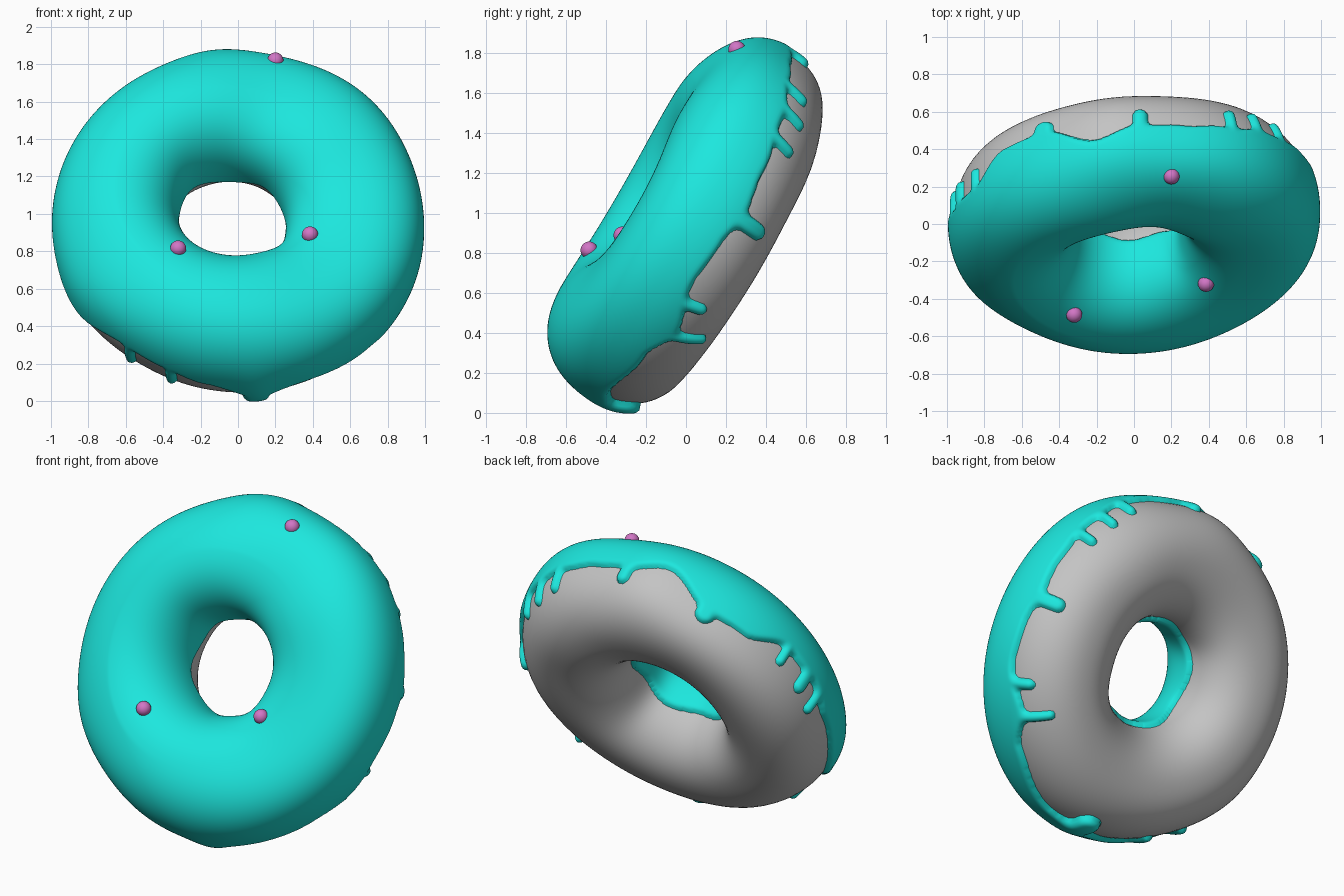
import bpy, bmesh, math
from mathutils import Vector

if "Cube" in bpy.data.objects:
    bpy.data.objects.remove(bpy.data.objects["Cube"])

TILT = math.radians(59.5)
C = Vector((0.0, 0.015, 0.947))
X = Vector((1, 0, 0))
V = Vector((0, math.cos(TILT), math.sin(TILT)))      # in-plane "up" of the ring
N = Vector((0, -math.sin(TILT), math.cos(TILT)))     # ring axis, iced side
R, A, B, T = 0.64, 0.325, 0.355, 0.03
rad = math.radians


def gauss(phi, centre, width):
    d = (math.degrees(phi) - centre + 180) % 360 - 180
    return math.exp(-(d / width) ** 2)


def shift(phi):
    return -0.055 * gauss(phi, 5, 45)


def surface(phi, th, off=0.0):
    """Lumpy ring: phi runs round the ring, th round the tube (0 outer, 90 front)."""
    c, s = math.cos(th), math.sin(th)
    k = (abs(c) ** 2.2 + abs(s) ** 2.2) ** (-1 / 2.2)
    a, b = A, B
    outer, inner, front, back = max(c, 0), max(-c, 0), max(s, 0), max(-s, 0)
    a += outer * (0.03 * gauss(phi, 97, 14) + 0.03 * gauss(phi, 50, 25)
                  + 0.015 * gauss(phi, -150, 14) - 0.008 * gauss(phi, -122, 14)
                  + 0.015 * gauss(phi, -75, 22))
    a -= inner * (0.03 * gauss(phi, -40, 20) + 0.015 * gauss(phi, 140, 20))
    # front: lower on the right, fuller at the bottom
    b -= front * (0.055 * gauss(phi, 5, 45) + 0.045 * gauss(phi, -40, 32)
                  + 0.045 * gauss(phi, 70, 25))
    b -= front * outer * (0.06 * gauss(phi, -140, 32) + 0.04 * gauss(phi, 180, 35)
                          + 0.035 * gauss(phi, 95, 40))
    # back: fuller at the right, flatter at the upper left
    b += back * (0.04 * gauss(phi, -45, 40) - 0.055 * gauss(phi, 125, 42)
                 + 0.025 * gauss(phi, 50, 25))
    b += 0.006 * math.sin(3 * phi + 1)
    r = R + c * (k * a + off)
    h = s * (k * b + off) + shift(phi)
    p = C + (X * math.cos(phi) + V * math.sin(phi)) * r + N * h
    p += Vector((-0.03, 0, 0.012)) * ((1 - c) / 2)
    return p


def height_to_angle(n, phi):
    return math.asin(max(-0.95, min(0.95, (n + 0.017 - shift(phi)) / B)))


# Outer icing edge: (ring angle, height along the axis)
EDGE = [(-180, -.03), (-150, -.08), (-130, 0), (-114, -.02), (-100, -.06), (-84, -.14),
        (-70, -.10), (-45, -.16), (-32, -.23), (-15, -.18), (0, -.20), (10, -.23), (25, -.20),
        (45, -.15), (60, -.09), (75, -.05), (88, -.03), (102, .05), (120, -.07),
        (135, -.06), (150, .05), (165, .03), (180, -.03)]
# Drips: (ring angle, tip height, half width)
DRIPS = [(-127, -.17, .03), (-112, -.18, .03), (-84, -.25, .075), (-34, -.345, .031),
         (-22, -.29, .031), (9, -.345, .045), (37, -.27, .030), (48, -.25, .030),
         (58, -.21, .030), (88, -.13, .038), (120, -.14, .055), (151, -.06, .028),
         (163, -.09, .038), (172, -.12, .03)]


def edge_angle(phi):
    d = math.degrees(phi)
    for (p0, n0), (p1, n1) in zip(EDGE, EDGE[1:]):
        if p0 <= d <= p1:
            t = (d - p0) / (p1 - p0)
            t = t * t * (3 - 2 * t)
            return height_to_angle(n0 + (n1 - n0) * t, phi)
    return 0.0


def smin(a, b, k=0.035):
    h = max(k - abs(a - b), 0) / k
    return min(a, b) - h * h * k / 4


def make_object(name, verts, faces, mat):
    me = bpy.data.meshes.new(name)
    me.from_pydata(verts, [], faces)
    me.materials.append(mat)
    me.polygons.foreach_set("use_smooth", [True] * len(me.polygons))
    me.update()
    ob = bpy.data.objects.new(name, me)
    bpy.context.collection.objects.link(ob)
    return ob


def material(name, rgb):
    m = bpy.data.materials.new(name)
    m.diffuse_color = (*rgb, 1)
    m.use_nodes = True
    m.node_tree.nodes["Principled BSDF"].inputs["Base Color"].default_value = m.diffuse_color
    return m


dough = material("grey dough", (0.55, 0.55, 0.55))
teal = material("teal icing", (0.012, 0.80, 0.73))
pink = material("pink sprinkle", (0.64, 0.18, 0.56))

# Dough ring
NU, NV = 192, 72
verts = [surface(2 * math.pi * i / NU, 2 * math.pi * j / NV)
         for i in range(NU) for j in range(NV)]
faces = [(i * NV + j, (i + 1) % NU * NV + j, (i + 1) % NU * NV + (j + 1) % NV,
          i * NV + (j + 1) % NV) for i in range(NU) for j in range(NV)]
make_object("dough_ring", verts, faces, dough)

# Icing: a shell over the dough that dives below the dough at its dripping edge
IU, IV = 640, 150
TH0, TH1 = rad(-82), rad(212)
tips = []
for d, n, w in DRIPS:
    p = rad(d)
    tips.append((p, height_to_angle(n, p) * 0.36 + w, edge_angle(p) * 0.36 + 0.05, w))
verts, dist = [], []
for i in range(IU):
    phi = -math.pi + 2 * math.pi * i / IU
    base = edge_angle(phi)
    inner = rad(189 - 4 * math.cos(2 * phi) + 3 * math.sin(5 * phi))
    near = [t for t in tips if abs(phi - t[0]) < 0.22]
    for j in range(IV + 1):
        th = TH0 + (TH1 - TH0) * j / IV
        d = 0.36 * (base - th)
        for p, lo, hi, w in near:
            if th > 0.9:
                break
            y = th * 0.36
            dy = y - max(min(lo, hi), min(hi, y))
            d = smin(d, math.hypot((phi - p) * 0.94, dy) - w)
        d = max(d, 0.34 * (th - inner))
        if d < 0:
            s = min(1, -d / 0.035)
            thick = T + 0.022 * gauss(phi, -84, 6) * gauss(th, -25, 30)
            off = thick * math.sqrt(1 - (1 - s) ** 2)
        else:
            off = -min(d, 0.02)
        verts.append(surface(phi, th, off))
        dist.append(d)
W = IV + 1
faces = []
for i in range(IU):
    for j in range(IV):
        k = (i + 1) % IU
        f = (i * W + j, k * W + j, k * W + j + 1, i * W + j + 1)
        if min(dist[q] for q in f) < 0.012:
            faces.append(f)
icing = make_object("icing", verts, faces, teal)

# Drop the unused grid points of the icing
bm = bmesh.new()
bm.from_mesh(icing.data)
bmesh.ops.delete(bm, geom=[v for v in bm.verts if not v.link_faces], context='VERTS')
bm.to_mesh(icing.data)
bm.free()

# Sprinkles
for i, pos in enumerate([(0.20, 0.255, 1.82), (-0.32, -0.485, 0.815), (0.385, -0.32, 0.89)]):
    bpy.ops.mesh.primitive_uv_sphere_add(segments=24, ring_count=16, radius=0.043, location=pos)
    ob = bpy.context.object
    ob.name = f"sprinkle_{i + 1}"
    ob.data.materials.append(pink)
    bpy.ops.object.shade_smooth()
